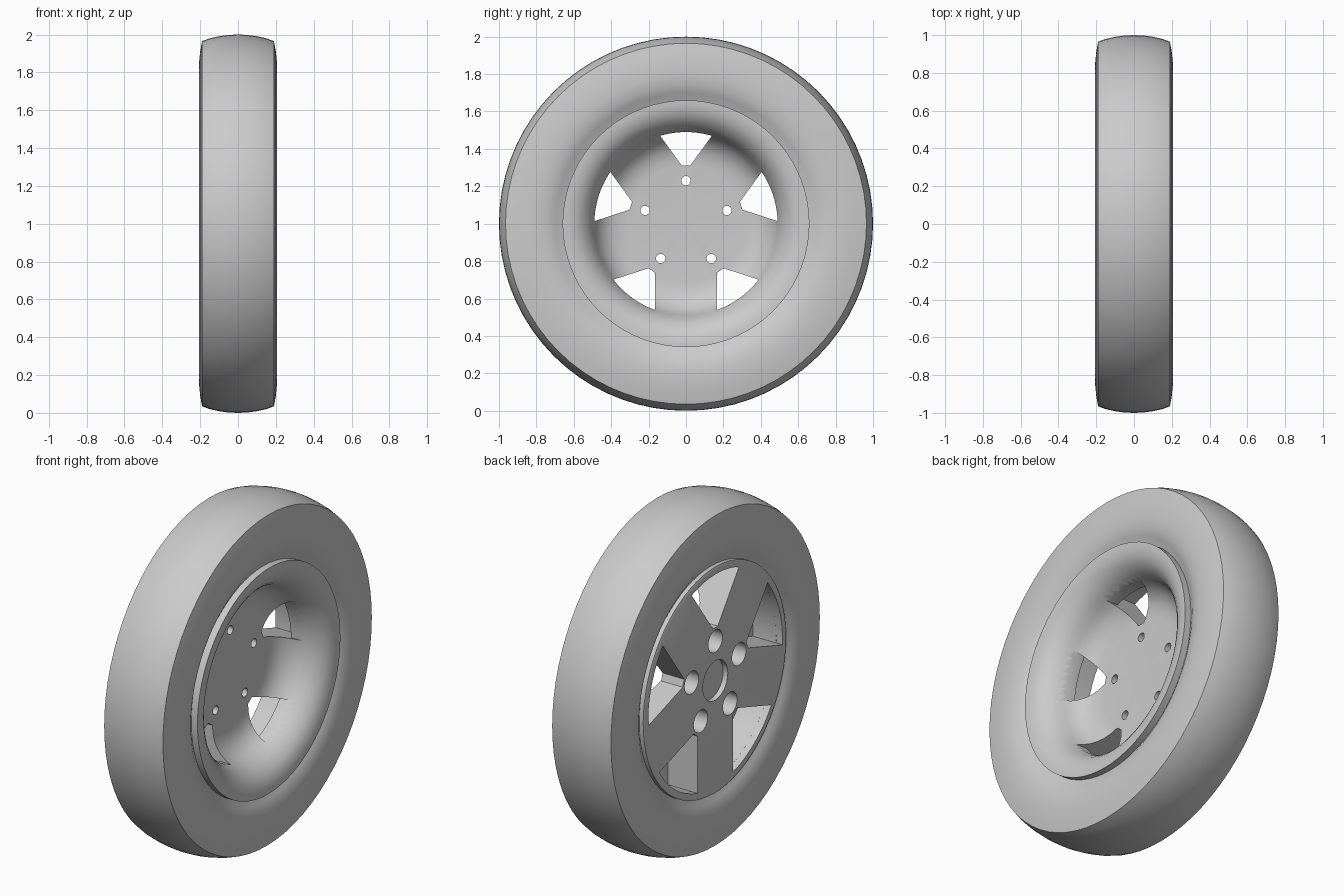
import bpy, bmesh, math
from mathutils import Vector

cube = bpy.data.objects.get("Cube")
if cube:
    bpy.data.objects.remove(cube, do_unlink=True)

SEGMENTS = 72
SPOKE_STEP = math.tau / 5

grey = bpy.data.materials.new("plain_grey")
grey.use_nodes = True
grey.diffuse_color = (0.6, 0.6, 0.6, 1)
grey.node_tree.nodes["Principled BSDF"].inputs["Base Color"].default_value = (0.6, 0.6, 0.6, 1)


def make_object(name, bm):
    bmesh.ops.recalc_face_normals(bm, faces=bm.faces)
    mesh = bpy.data.meshes.new(name)
    bm.to_mesh(mesh)
    bm.free()
    mesh.materials.append(grey)
    obj = bpy.data.objects.new(name, mesh)
    bpy.context.collection.objects.link(obj)
    obj.location.z = 1
    return obj


def revolve(name, profile, closed):
    """Spin (x, radius) points around the axle."""
    bm = bmesh.new()
    verts = [bm.verts.new((x, 0, r)) for x, r in profile]
    pairs = list(zip(verts, verts[1:]))
    if closed:
        pairs.append((verts[-1], verts[0]))
    edges = [bm.edges.new(p) for p in pairs]
    bmesh.ops.spin(bm, geom=verts + edges, cent=(0, 0, 0), axis=(1, 0, 0),
                   angle=math.tau, steps=SEGMENTS, use_merge=True)
    bmesh.ops.remove_doubles(bm, verts=bm.verts, dist=1e-5)
    return make_object(name, bm)


def prisms(name, outlines, x0, x1):
    """Extrude (y, z) outlines along the axle."""
    bm = bmesh.new()
    for outline in outlines:
        face = bm.faces.new([bm.verts.new((x0, y, z)) for y, z in outline])
        grown = bmesh.ops.extrude_face_region(bm, geom=[face])["geom"]
        moved = [g for g in grown if isinstance(g, bmesh.types.BMVert)]
        bmesh.ops.translate(bm, verts=moved, vec=(x1 - x0, 0, 0))
    obj = make_object(name, bm)
    obj.hide_render = True
    return obj


def five_times(outline):
    def turn(p, a):
        return (p[0] * math.cos(a) - p[1] * math.sin(a),
                p[0] * math.sin(a) + p[1] * math.cos(a))
    return [[turn(p, i * SPOKE_STEP) for p in outline] for i in range(5)]


def circle(radius, cz=0.0, sides=32):
    return [(radius * math.cos(math.tau * i / sides),
             cz + radius * math.sin(math.tau * i / sides)) for i in range(sides)]


def window(radius):
    """Gap between two parallel-sided spokes, closed by an arc."""
    inner = Vector((0.022, 0.31))
    way = Vector((math.sin(SPOKE_STEP / 2), math.cos(SPOKE_STEP / 2)))
    b = inner.dot(way)
    corner = inner + way * (-b + math.sqrt(b * b - inner.length_squared + radius ** 2))
    half = math.atan2(corner.x, corner.y)
    arc = [(radius * math.sin(half * k / 6), radius * math.cos(half * k / 6))
           for k in range(6, -7, -1)]
    return [(-inner.x, inner.y), (inner.x, inner.y)] + arc


def finish(obj, angle):
    bpy.ops.object.select_all(action='DESELECT')
    obj.select_set(True)
    bpy.context.view_layer.objects.active = obj
    for mod in list(obj.modifiers):
        bpy.ops.object.modifier_apply(modifier=mod.name)
    bpy.ops.object.shade_smooth_by_angle(angle=math.radians(angle))


# Tyre: crowned tread, sharp shoulders, bulging sidewalls
half = [(0.0, 1.0), (0.05, 0.998), (0.1, 0.991), (0.15, 0.98), (0.19, 0.965),
        (0.2, 0.91), (0.206, 0.85), (0.207, 0.79), (0.2, 0.74), (0.185, 0.7),
        (0.16, 0.66), (0.15, 0.62)]
tyre = revolve("tyre", half + [(-x, r) for x, r in reversed(half[1:])], True)
finish(tyre, 27)

# Rim: flat outer face, lips and a deep bowl on the inner side
rim = revolve("rim", [
    (-0.19, 0), (-0.19, 0.645), (-0.185, 0.66), (-0.15, 0.66), (-0.14, 0.635),
    (0.14, 0.635), (0.15, 0.66), (0.2, 0.66), (0.199, 0.635), (0.194, 0.61),
    (0.184, 0.58), (0.165, 0.552), (0.14, 0.527), (0.11, 0.507), (0.07, 0.49),
    (0.035, 0.475), (0.005, 0.452), (-0.02, 0.423), (-0.037, 0.39),
    (-0.047, 0.35), (-0.05, 0.31), (-0.05, 0)], False)

# Spoke windows, lug holes and hub recess
cutters = [
    prisms("window_pocket_cutter", five_times(window(0.62)), -0.3, 0.0),
    prisms("window_cutter", five_times(window(0.49)), -0.3, 0.3),
    prisms("lug_recess_cutter", five_times(circle(0.065, 0.23)), -0.3, -0.085),
    prisms("lug_hole_cutter", five_times(circle(0.025, 0.23)), -0.3, 0.3),
    prisms("hub_recess_cutter", [circle(0.115)], -0.3, -0.16),
]
for cutter in cutters:
    mod = rim.modifiers.new(cutter.name, 'BOOLEAN')
    mod.operation = 'DIFFERENCE'
    mod.solver = 'EXACT'
    mod.object = cutter
finish(rim, 27)
for cutter in cutters:
    bpy.data.objects.remove(cutter, do_unlink=True)
